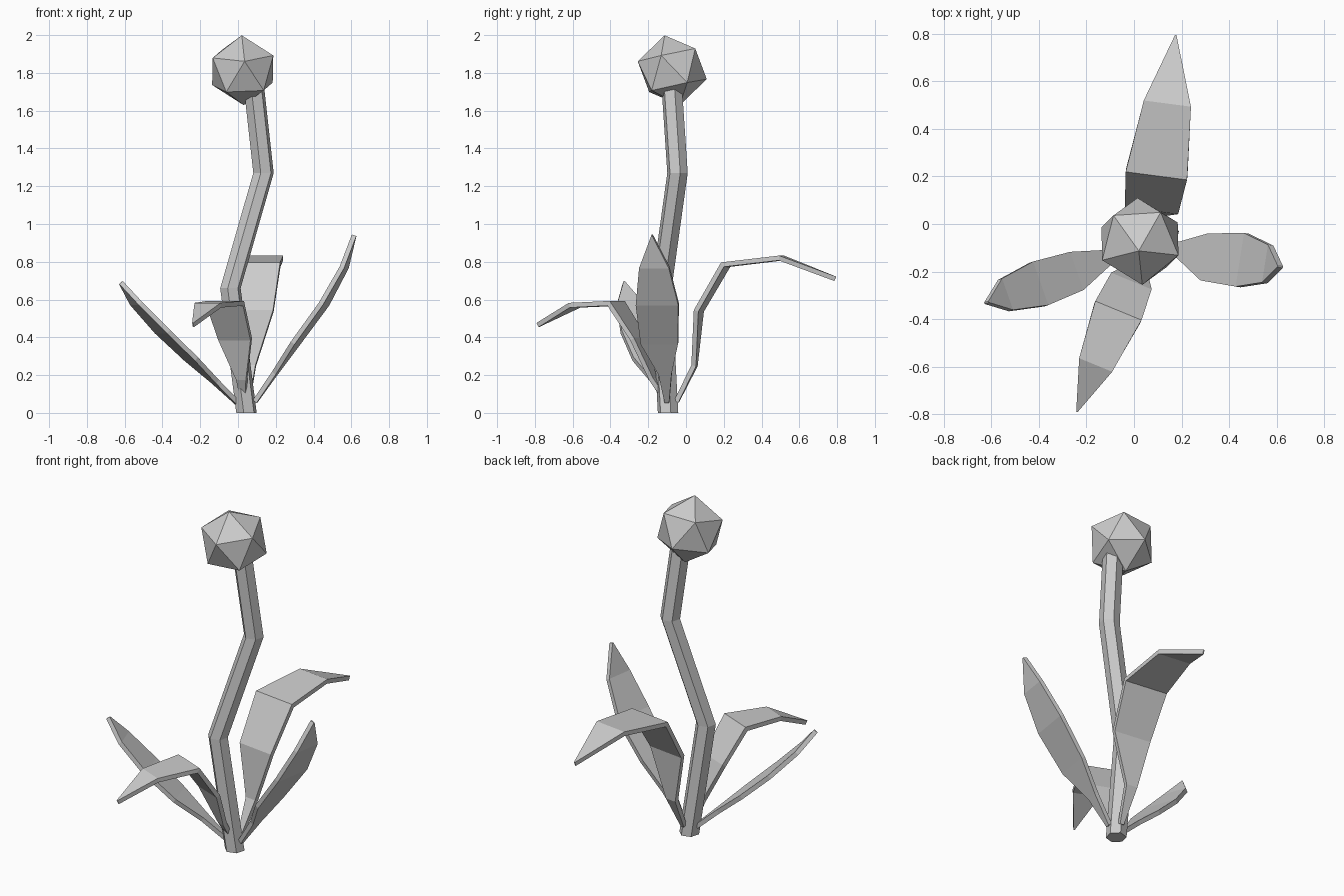
import bpy, bmesh, math
from mathutils import Vector, Matrix

cube = bpy.data.objects.get("Cube")
if cube:
    bpy.data.objects.remove(cube)

GREY = (0.6, 0.6, 0.6, 1.0)
mat = bpy.data.materials.new("plain_grey")
mat.use_nodes = True
mat.diffuse_color = GREY
mat.node_tree.nodes["Principled BSDF"].inputs["Base Color"].default_value = GREY


def finish(name, bm):
    bmesh.ops.recalc_face_normals(bm, faces=bm.faces)
    mesh = bpy.data.meshes.new(name)
    bm.to_mesh(mesh)
    bm.free()
    mesh.materials.append(mat)
    obj = bpy.data.objects.new(name, mesh)
    bpy.context.collection.objects.link(obj)
    return obj


def leaf(name, side, sections, thickness=0.025):
    """Strip through (centre, half width) sections, thickened both ways."""
    bm = bmesh.new()
    side = Vector(side).normalized()
    pairs = [[bm.verts.new(Vector(c) + side * s * w) for s in (-1, 1)]
             for c, w in sections]
    for a, b in zip(pairs, pairs[1:]):
        bm.faces.new((a[0], a[1], b[1], b[0]))
    obj = finish(name, bm)
    mod = obj.modifiers.new("Thickness", 'SOLIDIFY')
    mod.thickness = thickness
    mod.offset = 0
    mod.use_even_offset = True


# Bent six-sided stem
bm = bmesh.new()
path = [(0.045, -0.095, 0), (-0.04, -0.13, 0.66),
        (0.135, -0.045, 1.27), (0.085, -0.075, 1.72)]
rings = []
for p in path:
    angles = [math.radians(15 + 60 * k) for k in range(6)]
    rings.append([bm.verts.new(Vector(p) + 0.056 * Vector((math.cos(a), math.sin(a), 0)))
                  for a in angles])
for lo, hi in zip(rings, rings[1:]):
    for k in range(6):
        n = (k + 1) % 6
        bm.faces.new((lo[k], lo[n], hi[n], hi[k]))
bm.faces.new(rings[0])
bm.faces.new(rings[-1])
finish("stem", bm)

# Faceted flower head, turned so one corner points up and one forward
up = Vector((-0.005, -0.04, 0.185)).normalized()
front = Vector((0.01, -0.182, 0.045))
front = (front - up * front.dot(up)).normalized()
turn = Matrix((front, up.cross(front), up)).transposed().to_4x4()
bm = bmesh.new()
bmesh.ops.create_icosphere(bm, subdivisions=1, radius=0.189,
                           matrix=Matrix.Translation((0.025, -0.073, 1.814)) @ turn)
finish("flower_head", bm)

# Four leaves around the base
leaf("back_leaf", (0.99, -0.13, 0), [
    ((0.05, -0.05, 0.06), 0.012), ((0.06, 0.045, 0.25), 0.034),
    ((0.075, 0.068, 0.54), 0.113), ((0.095, 0.21, 0.785), 0.13),
    ((0.14, 0.505, 0.82), 0.1), ((0.175, 0.79, 0.71), 0.003)])
leaf("front_leaf", (0.925, -0.38, 0), [
    ((0.03, -0.1, 0.06), 0.012), ((0.02, -0.175, 0.18), 0.028),
    ((-0.015, -0.25, 0.39), 0.092), ((-0.068, -0.37, 0.58), 0.105),
    ((-0.16, -0.59, 0.57), 0.075), ((-0.238, -0.785, 0.465), 0.003)])
leaf("left_leaf", (0.155, 0.988, 0), [
    ((0.09, -0.1, 0.06), 0.012), ((0.195, -0.11, 0.21), 0.035),
    ((0.305, -0.14, 0.37), 0.1), ((0.455, -0.152, 0.575), 0.114),
    ((0.562, -0.168, 0.77), 0.08), ((0.615, -0.18, 0.94), 0.003)])
leaf("right_leaf", (0.33, -0.94, 0), [
    ((0, -0.1, 0.05), 0.012), ((-0.12, -0.145, 0.165), 0.035),
    ((-0.248, -0.2, 0.285), 0.085), ((-0.4, -0.252, 0.43), 0.097),
    ((-0.54, -0.298, 0.58), 0.07), ((-0.62, -0.33, 0.69), 0.003)])
